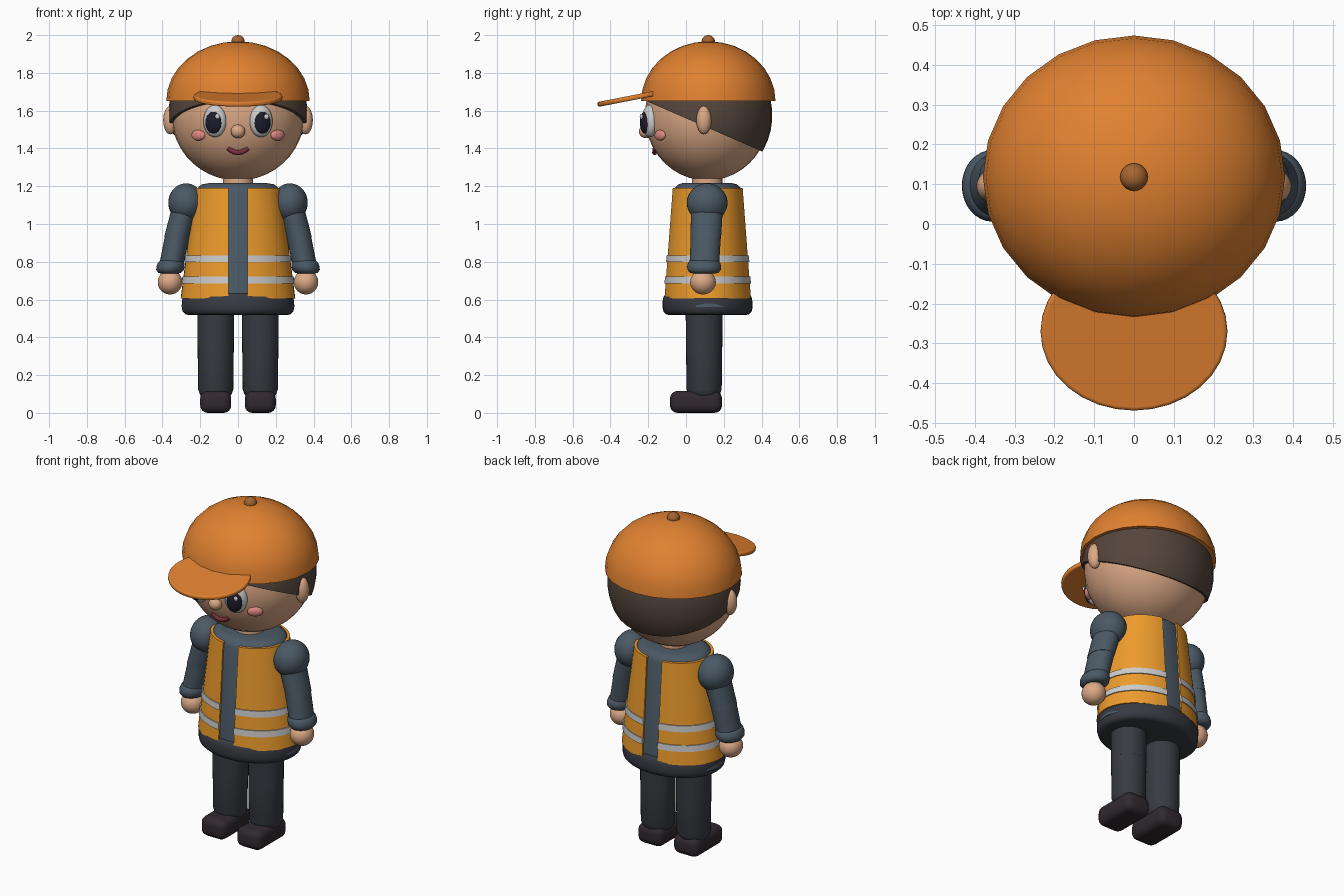
import bpy, bmesh, math
from mathutils import Matrix, Vector, Euler

if "Cube" in bpy.data.objects:
    bpy.data.objects.remove(bpy.data.objects["Cube"])

YC = 0.112  # body axis sits slightly behind the centre because of the cap brim


def material(name, rgb):
    m = bpy.data.materials.new(name)
    m.diffuse_color = (*rgb, 1)
    m.use_nodes = True
    m.node_tree.nodes["Principled BSDF"].inputs["Base Color"].default_value = m.diffuse_color
    return m


ORANGE = material("cap_orange", (0.75, 0.22, 0.03))
BUTTON = material("dark_orange", (0.38, 0.13, 0.03))
VEST = material("vest_yellow", (0.85, 0.33, 0.025))
SILVER = material("silver", (0.72, 0.72, 0.72))
SLATE = material("slate", (0.07, 0.1, 0.13))
TROUSER = material("trouser", (0.04, 0.043, 0.055))
SHOE = material("shoe_leather", (0.03, 0.022, 0.028))
SKIN = material("skin", (0.72, 0.4, 0.24))
HAIR = material("hair_brown", (0.09, 0.06, 0.045))
WHITE = material("white", (0.9, 0.9, 0.9))
BLACK = material("black", (0.012, 0.012, 0.025))
PINK = material("pink", (0.75, 0.25, 0.22))
LIP = material("lip", (0.2, 0.03, 0.045))


def finish(name, bm, mat, mirror=False, angle=40, bevel=0):
    bmesh.ops.recalc_face_normals(bm, faces=bm.faces)
    me = bpy.data.meshes.new(name)
    bm.to_mesh(me)
    bm.free()
    me.materials.append(mat)
    ob = bpy.data.objects.new(name, me)
    bpy.context.collection.objects.link(ob)
    bpy.ops.object.select_all(action='DESELECT')
    ob.select_set(True)
    bpy.context.view_layer.objects.active = ob
    bpy.ops.object.shade_smooth_by_angle(angle=math.radians(angle))
    if bevel:
        b = ob.modifiers.new("bevel", 'BEVEL')
        b.width, b.segments, b.limit_method = bevel, 4, 'ANGLE'
    if mirror:
        ob.modifiers.new("mirror", 'MIRROR')
    return ob


def cut(bm, co, no):
    """Keep the side the normal points to and close the opening."""
    geom = bm.verts[:] + bm.edges[:] + bm.faces[:]
    bmesh.ops.bisect_plane(bm, geom=geom, plane_co=co, plane_no=no, clear_inner=True)
    bmesh.ops.holes_fill(bm, edges=[e for e in bm.edges if e.is_boundary], sides=0)


def ball(name, loc, size, mat, mirror=False, rot=0, plane=None, seg=32):
    bm = bmesh.new()
    mtx = Matrix.LocRotScale(Vector(loc), Euler((0, 0, math.radians(rot))), Vector(size))
    bmesh.ops.create_uvsphere(bm, u_segments=seg, v_segments=seg * 2 // 3, radius=1, matrix=mtx)
    if plane:
        cut(bm, *plane)
    return finish(name, bm, mat, mirror)


def loft(name, rings, mat, mirror=False, closed=False, plane=None, seg=32, angle=40):
    """Stack of ellipses, each ring = (x, y, z, radius_x, radius_y)."""
    bm = bmesh.new()
    loops = []
    for x, y, z, rx, ry in rings:
        loops.append([bm.verts.new((x + rx * math.cos(t), y + ry * math.sin(t), z))
                      for t in (2 * math.pi * i / seg for i in range(seg))])
    pairs = list(zip(loops, loops[1:]))
    if closed:
        pairs.append((loops[-1], loops[0]))
    else:
        bm.faces.new(loops[0])
        bm.faces.new(loops[-1])
    for a, b in pairs:
        for i in range(seg):
            j = (i + 1) % seg
            bm.faces.new((a[i], a[j], b[j], b[i]))
    if plane:
        cut(bm, *plane)
    return finish(name, bm, mat, mirror, angle)


# Head, hair and ears
ball("head", (0, YC, 1.575), (0.352, 0.33, 0.345), SKIN)
ball("hair", (0, YC, 1.575), (0.37, 0.345, 0.36), HAIR,
     plane=((0, 0.40, 1.385), (0, 0.27, 0.62)))
ball("ear", (0.358, 0.095, 1.55), (0.038, 0.04, 0.075), SKIN, True)
loft("neck", [(0, YC, 1.18, 0.08, 0.08), (0, YC, 1.27, 0.08, 0.08)], SKIN)

# Face
ball("eye", (0.122, -0.192, 1.545), (0.063, 0.04, 0.085), WHITE, True, 20)
ball("pupil", (0.13, -0.219, 1.537), (0.044, 0.022, 0.058), BLACK, True, 18)
for side in (-1, 1):
    ball("eye_glint", (side * 0.13 + 0.021, -0.236, 1.568), (0.013, 0.009, 0.015), WHITE, seg=16)
ball("nose", (0, -0.213, 1.49), (0.038, 0.036, 0.036), SKIN)
ball("cheek", (0.21, -0.137, 1.47), (0.043, 0.018, 0.028), PINK, True, 36)
smile = bpy.data.curves.new("mouth", 'CURVE')
smile.dimensions = '3D'
smile.bevel_depth, smile.bevel_resolution, smile.use_fill_caps = 0.013, 3, True
spline = smile.splines.new('POLY')
spline.points.add(12)
for i, p in enumerate(spline.points):
    u = i / 6 - 1
    p.co = (0.053 * u, -0.166 + 0.003 * u * u, 1.378 + 0.024 * u * u, 1)
smile.materials.append(LIP)
bpy.context.collection.objects.link(bpy.data.objects.new("mouth", smile))

# Cap: half dome, button and tilted brim
ball("cap_dome", (0, 0.118, 1.65), (0.38, 0.356, 0.317), ORANGE,
     plane=((0, 0, 1.65), (0, 0, 1)), seg=24)
ball("cap_button", (0, 0.118, 1.967), (0.035, 0.035, 0.033), BUTTON, seg=20)
bm = bmesh.new()
bmesh.ops.create_cone(bm, cap_ends=True, segments=32, radius1=1, radius2=1, depth=1,
                      matrix=Matrix.LocRotScale(Vector((0, -0.27, 1.671)),
                                                Euler((math.radians(11), 0, 0)),
                                                Vector((0.235, 0.202, 0.026))))
finish("cap_brim", bm, ORANGE, bevel=0.009)


# Torso: shirt, open vest halves with silver bands, hips
def vest_ring(z, off):
    t = (z - 0.61) / 0.58
    return (0, YC + 0.003, z, 0.303 - 0.075 * t + off, 0.232 - 0.042 * t + off)


def vest_shell(name, z0, z1, inner, outer, mat):
    rings = [vest_ring(z0, inner), vest_ring(z0, outer), vest_ring(z1, outer), vest_ring(z1, inner)]
    loft(name, rings, mat, True, closed=True, plane=((0.05, 0, 0), (1, 0, 0)), seg=48)


loft("shirt", [vest_ring(0.56, -0.01), vest_ring(1.17, -0.01), vest_ring(1.195, -0.018),
               vest_ring(1.21, -0.035), (0, YC, 1.217, 0.15, 0.13)], SLATE, seg=48, angle=60)
vest_shell("vest", 0.605, 1.19, -0.02, 0, VEST)
for z in (0.685, 0.798):
    vest_shell("reflective_band", z, z + 0.036, -0.005, 0.006, SILVER)
loft("hips", [(0, YC + 0.002, z, 0.297 - d, 0.238 - d) for z, d in
              ((0.518, 0.035), (0.522, 0.018), (0.535, 0.005), (0.555, 0), (0.59, 0),
               (0.615, 0.005), (0.632, 0.018), (0.645, 0.04))], TROUSER, seg=48, angle=60)

# Arms
ball("shoulder", (0.275, YC, 1.112), (0.094, 0.108, 0.103), SLATE, True)
loft("upper_arm", [(0.272, 0.112, 1.12, 0.07, 0.085), (0.324, 0.105, 0.93, 0.067, 0.081)], SLATE, True)
loft("lower_arm", [(0.318, 0.106, 0.95, 0.066, 0.08), (0.356, 0.096, 0.77, 0.064, 0.078)], SLATE, True)
loft("cuff", [(0.357 + s, 0.096, z, 0.075 - d, 0.09 - d) for z, d, s in
              ((0.738, 0.03, 0.006), (0.742, 0.014, 0.005), (0.757, 0.002, 0.003), (0.775, 0, 0),
               (0.793, 0.004, -0.003), (0.806, 0.014, -0.005), (0.81, 0.03, -0.006))],
     SLATE, True, angle=60)
ball("hand", (0.36, 0.09, 0.692), (0.065, 0.068, 0.065), SKIN, True)

# Legs and shoes
loft("upper_leg", [(0.118, 0.096, 0.35, 0.096, 0.096), (0.118, 0.096, 0.56, 0.098, 0.098)], TROUSER, True)
loft("lower_leg", [(0.118, 0.096, 0.08, 0.07, 0.07), (0.118, 0.096, 0.1, 0.085, 0.085),
                   (0.118, 0.096, 0.125, 0.093, 0.093), (0.118, 0.096, 0.36, 0.096, 0.096)],
     TROUSER, True, angle=60)
bm = bmesh.new()
bmesh.ops.create_cube(bm, size=1, matrix=Matrix.LocRotScale(
    Vector((0.118, 0.053, 0.058)), None, Vector((0.164, 0.276, 0.116))))
finish("shoe", bm, SHOE, True, angle=180, bevel=0.04)
